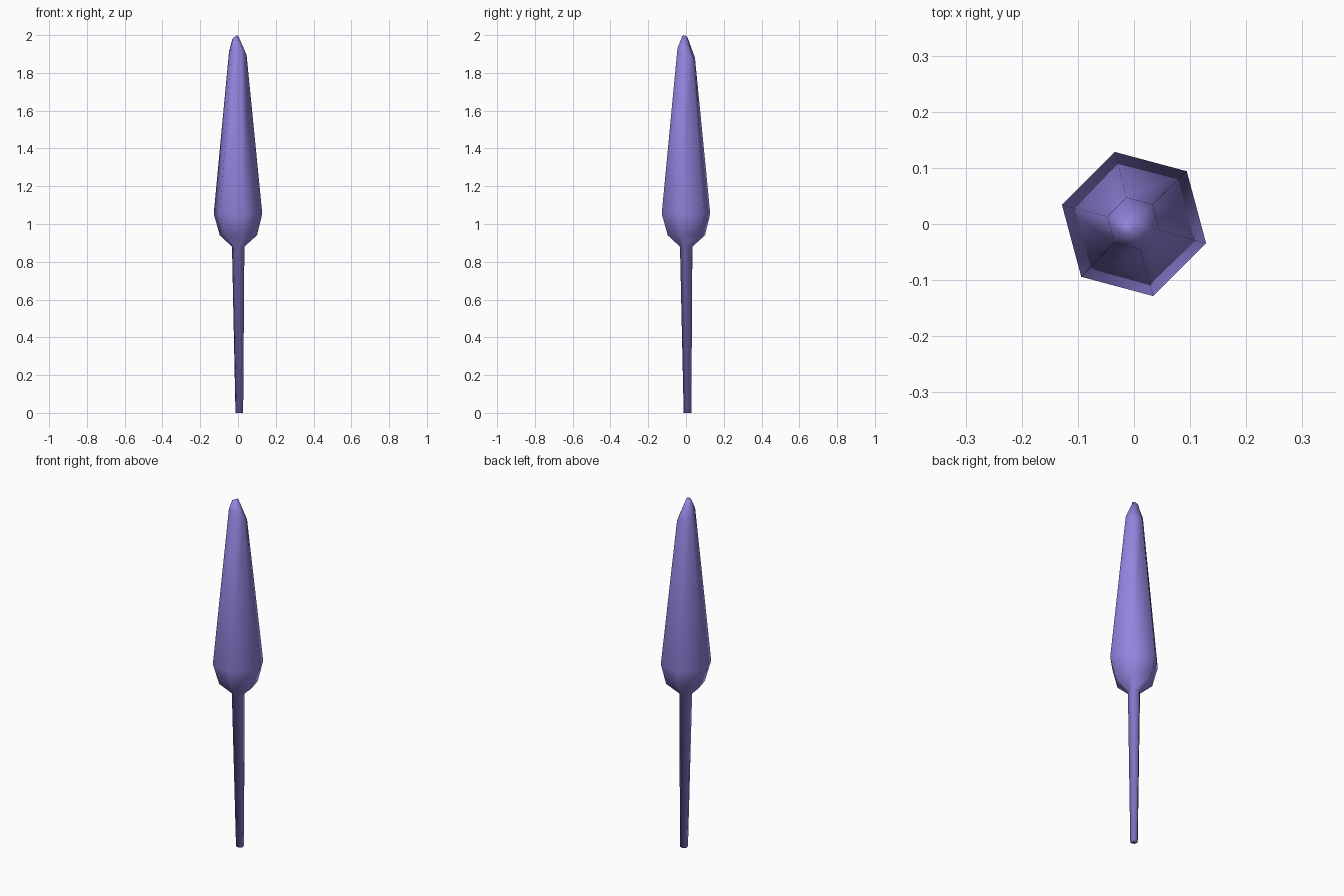
import bpy, bmesh
from math import cos, sin, radians

if "Cube" in bpy.data.objects:
    bpy.data.objects.remove(bpy.data.objects["Cube"])

SIDES = 6
# Each ring: centre (x, y, z), radius, slope of the ring plane in x and y
RINGS = [
    ((0.007, 0.008, 0.00), 0.021, 0.0, 0.0),    # stem foot
    ((0.001, 0.001, 0.88), 0.034, 0.0, 0.0),    # neck
    ((0.002, 0.002, 0.94), 0.102, 0.0, 0.0),    # underside of head
    ((0.0, 0.0, 1.055), 0.133, 0.0, 0.0),       # widest point
    ((-0.001, 0.001, 1.905), 0.048, -0.36, -0.62),  # shoulder of tip
    ((-0.015, -0.005, 1.989), 0.0155, 0.6, -0.25),  # blunt tip
]

# Tapered six-sided body, skinned ring by ring
bm = bmesh.new()
loops = []
for (cx, cy, cz), r, sx, sy in RINGS:
    loop = []
    for i in range(SIDES):
        a = radians(45 + 360 / SIDES * i)
        dx, dy = r * cos(a), r * sin(a)
        loop.append(bm.verts.new((cx + dx, cy + dy, cz + sx * dx + sy * dy)))
    loops.append(loop)
for low, high in zip(loops, loops[1:]):
    for i in range(SIDES):
        j = (i + 1) % SIDES
        bm.faces.new((low[i], low[j], high[j], high[i]))

# End caps
bm.faces.new(loops[0][::-1])
bm.faces.new(loops[-1])
for f in bm.faces:
    f.smooth = True
bmesh.ops.recalc_face_normals(bm, faces=bm.faces)

mesh = bpy.data.meshes.new("flower_spike")
bm.to_mesh(mesh)
bm.free()
spike = bpy.data.objects.new("flower_spike", mesh)
bpy.context.collection.objects.link(spike)

# Lavender colour
mat = bpy.data.materials.new("lavender")
mat.diffuse_color = (0.29, 0.23, 0.73, 1)
mat.use_nodes = True
mat.node_tree.nodes["Principled BSDF"].inputs["Base Color"].default_value = mat.diffuse_color
mesh.materials.append(mat)
